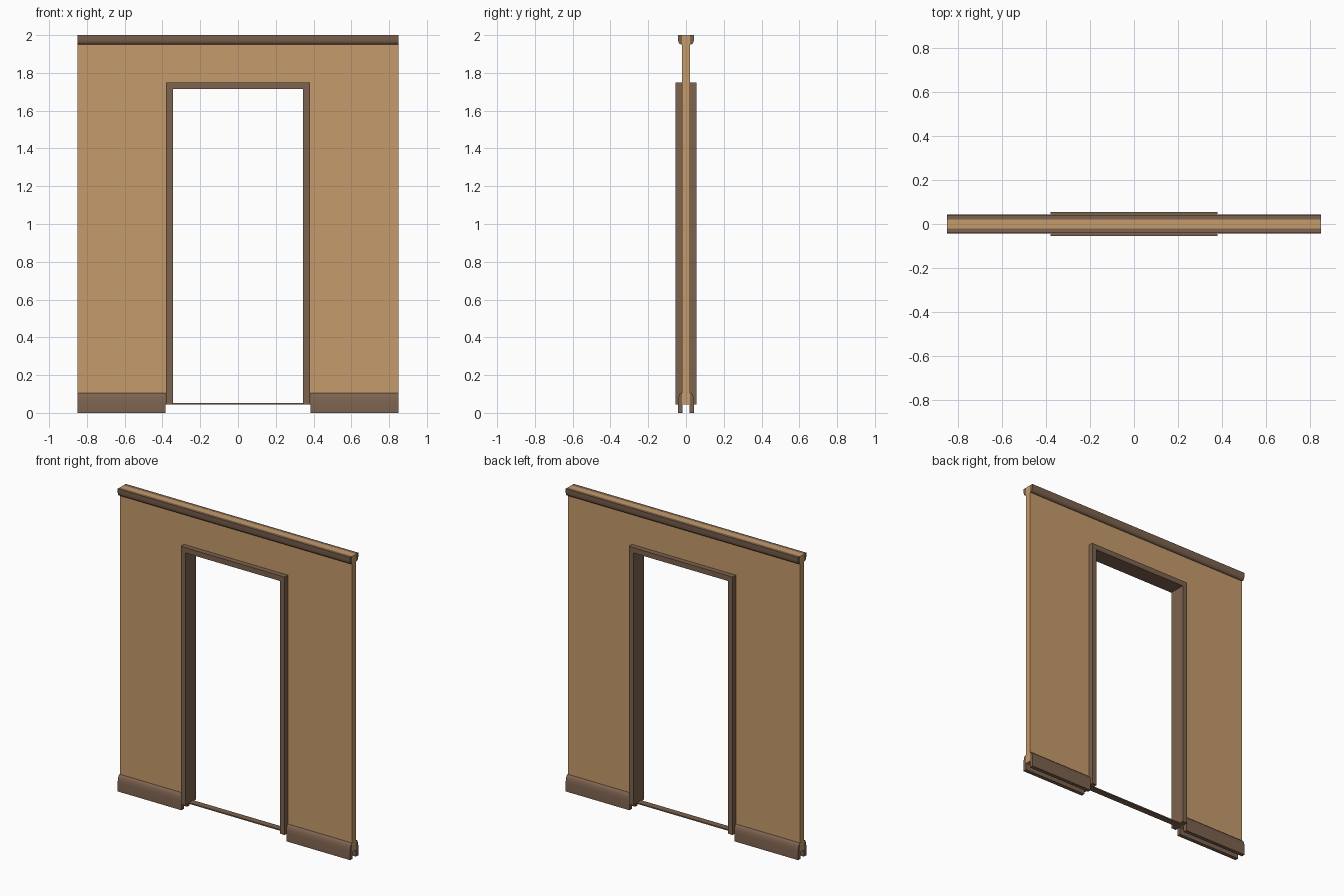
import bpy
import bmesh
from math import radians

cube = bpy.data.objects.get("Cube")
if cube:
    bpy.data.objects.remove(cube, do_unlink=True)


def material(name, color):
    m = bpy.data.materials.new(name)
    m.use_nodes = True
    m.diffuse_color = color
    m.node_tree.nodes["Principled BSDF"].inputs["Base Color"].default_value = color
    return m


TAN = material("tan_plaster", (0.56, 0.33, 0.147, 1))
BROWN = material("brown_wood", (0.205, 0.124, 0.078, 1))

HALF = 0.85          # half wall width
WALL_Y = 0.021       # half wall thickness
BASE_Z = 0.045       # underside of wall and door frame


def prism(name, outline, place, start, end, mat, smooth=False):
    """Extrude a closed 2D outline; place(u, v, t) maps it into space."""
    bm = bmesh.new()
    a = [bm.verts.new(place(u, v, start)) for u, v in outline]
    b = [bm.verts.new(place(u, v, end)) for u, v in outline]
    bm.faces.new(a)
    bm.faces.new(b[::-1])
    for i in range(len(a)):
        j = (i + 1) % len(a)
        bm.faces.new((a[i], b[i], b[j], a[j]))
    bmesh.ops.recalc_face_normals(bm, faces=bm.faces)
    mesh = bpy.data.meshes.new(name)
    bm.to_mesh(mesh)
    bm.free()
    mesh.materials.append(mat)
    obj = bpy.data.objects.new(name, mesh)
    bpy.context.collection.objects.link(obj)
    if smooth:
        bpy.ops.object.select_all(action="DESELECT")
        obj.select_set(True)
        bpy.context.view_layer.objects.active = obj
        bpy.ops.object.shade_smooth_by_angle(angle=radians(50))
    return obj


def arch(outer, inner, top, inner_top):
    """Outline of an upside-down U standing on the base line."""
    return [(-outer, BASE_Z), (-outer, top), (outer, top), (outer, BASE_Z),
            (inner, BASE_Z), (inner, inner_top), (-inner, inner_top), (-inner, BASE_Z)]


def upright(u, v, t):
    return (u, t, v)


# Wall panel with the doorway opening
prism("wall", arch(HALF, 0.365, 2.0, 1.735), upright, -WALL_Y, WALL_Y, TAN)

# Door frame and thin threshold
prism("door_frame", arch(0.38, 0.345, 1.75, 1.715), upright, -0.055, 0.055, BROWN)
sill = [(-0.345, BASE_Z), (0.345, BASE_Z), (0.345, 0.053), (-0.345, 0.053)]
prism("threshold", sill, upright, -WALL_Y, WALL_Y, BROWN)

# Trim cross-sections as (distance from wall centre, height)
skirting = [(0.018, 0), (0.043, 0), (0.043, 0.06), (0.040, 0.083),
            (0.034, 0.098), (0.027, 0.105), (0.018, 0.105)]
crown = [(0.018, 2.0), (0.042, 2.0), (0.042, 1.972), (0.039, 1.961),
         (0.033, 1.953), (0.026, 1.95), (0.018, 1.95)]

for side, face in ((-1, "front"), (1, "back")):
    def along(u, v, t, s=side):
        return (t, s * u, v)
    prism(face + "_crown_moulding", crown, along, -HALF, HALF, BROWN, True)
    for sx, hand in ((1, "left"), (-1, "right")):
        prism(f"{face}_{hand}_skirting", skirting, along,
              sx * 0.383, sx * HALF, BROWN, True)
